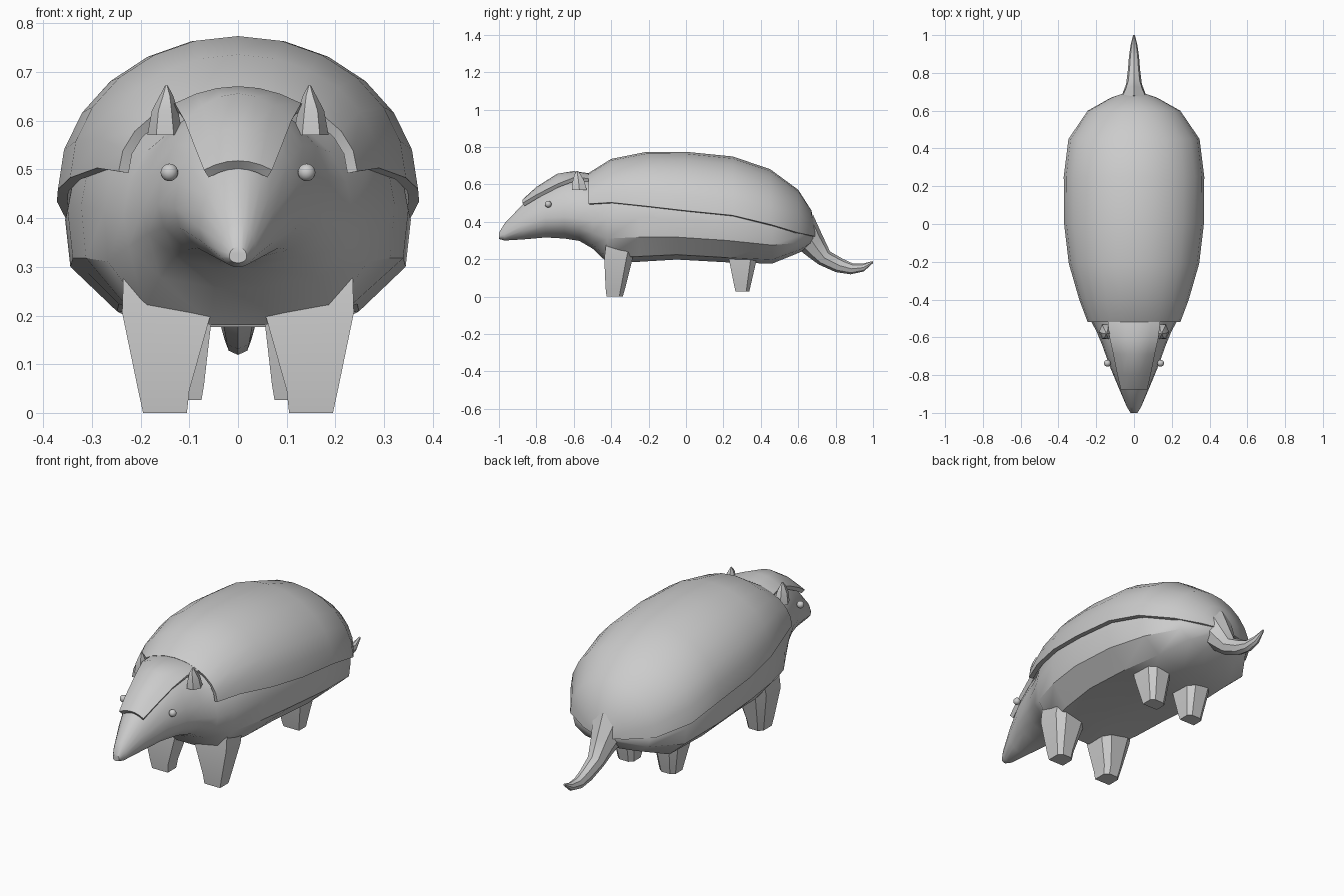
import bpy, bmesh, math
from mathutils import Vector

if "Cube" in bpy.data.objects:
    bpy.data.objects.remove(bpy.data.objects["Cube"])


def loft(name, rings, closed=True, thickness=0.0, angle=32):
    """Skin a list of point rings; open strips get thickness on the inside."""
    bm = bmesh.new()
    vs = [[bm.verts.new(p) for p in r] for r in rings]
    n = len(vs[0])
    for a, b in zip(vs, vs[1:]):
        for i in range(n if closed else n - 1):
            j = (i + 1) % n
            bm.faces.new((a[i], a[j], b[j], b[i]))
    if closed:
        bm.faces.new(vs[0])
        bm.faces.new(vs[-1])
    bmesh.ops.recalc_face_normals(bm, faces=bm.faces)
    bm.normal_update()
    if not closed and sum(f.normal.z for f in bm.faces) < 0:
        bmesh.ops.reverse_faces(bm, faces=bm.faces)
    me = bpy.data.meshes.new(name)
    bm.to_mesh(me)
    bm.free()
    ob = bpy.data.objects.new(name, me)
    bpy.context.collection.objects.link(ob)
    bpy.ops.object.select_all(action='DESELECT')
    ob.select_set(True)
    bpy.context.view_layer.objects.active = ob
    if thickness:
        mod = ob.modifiers.new("thickness", 'SOLIDIFY')
        mod.thickness = thickness
        mod.offset = -1
        bpy.ops.object.modifier_apply(modifier=mod.name)
    bpy.ops.object.shade_smooth_by_angle(angle=math.radians(angle))
    return ob


# body and head: y, top, bottom, half width, height of widest point, boxiness
body = [(-1.0, .345, .312, .018, .325, 0), (-.97, .395, .303, .037, .337, 0),
        (-.87, .500, .308, .080, .385, 0), (-.75, .590, .318, .130, .425, 0),
        (-.65, .640, .312, .165, .430, 0), (-.57, .645, .300, .198, .420, .3),
        (-.50, .630, .260, .235, .410, .7), (-.42, .670, .185, .275, .420, 1),
        (-.25, .710, .190, .322, .430, 1), (-.05, .720, .202, .350, .420, 1),
        (.22, .690, .187, .355, .400, 1), (.46, .600, .180, .325, .360, 1),
        (.61, .480, .240, .220, .330, .6), (.68, .380, .290, .070, .330, 0)]
low_round = [(.92, -.38), (.64, -.77), (.22, -.98)]
low_box = [(.97, -.45), (.70, -.88), (.20, -1.0)]


def body_ring(y, top, bot, w, mid, k):
    up = [(w * math.cos(math.pi * i / 10), mid + (top - mid) * math.sin(math.pi * i / 10))
          for i in range(11)]
    low = [(w * (a[0] + (b[0] - a[0]) * k), mid + (mid - bot) * (a[1] + (b[1] - a[1]) * k))
           for a, b in zip(low_round, low_box)]
    pts = up + [(-x, z) for x, z in low] + [(x, z) for x, z in reversed(low)]
    return [(x, y, z) for x, z in pts]


loft("body_and_head", [body_ring(*s) for s in body])

# back shell: y, top, rim height, half width
shell = [(-.52, .665, .500, .245), (-.40, .740, .507, .290), (-.21, .778, .487, .345),
         (0, .778, .463, .370), (.25, .753, .438, .372), (.45, .685, .390, .347),
         (.60, .575, .345, .245), (.67, .465, .330, .120), (.69, .380, .325, .060)]
loft("back_shell", [[(w * math.cos(math.pi * i / 12), y, rim + (top - rim) * math.sin(math.pi * i / 12))
                     for i in range(13)] for y, top, rim, w in shell], closed=False, thickness=.022)

# head plate: y, centre height, edge height, half width
plate = [(-.875, .522, .503, .070), (-.80, .590, .548, .088), (-.69, .660, .605, .110),
         (-.60, .675, .640, .130), (-.51, .662, .635, .140)]
loft("head_plate", [[(w * t / 3, y, c - (c - e) * (t / 3) ** 2) for t in range(-3, 4)]
                    for y, c, e, w in plate], closed=False, thickness=.022)

# tail: top point (y, z), bottom point (y, z), half width
tail = [((.68, .44), (.61, .25), .090), ((.73, .33), (.655, .215), .060),
        ((.77, .245), (.71, .175), .042), ((.84, .205), (.80, .135), .032),
        ((.89, .182), (.88, .123), .027), ((.945, .180), (.95, .138), .018),
        ((.998, .194), (1.0, .183), .005)]


def tail_ring(t, b, w):
    t, b = Vector((0, *t)), Vector((0, *b))
    c, h = (t + b) / 2, (t - b) / 2
    return [c + h * math.cos(a) + Vector((w * math.sin(a), 0, 0))
            for a in (i * math.tau / 8 for i in range(8))]


loft("tail", [tail_ring(*s) for s in tail])


def leg_ring(x0, x1, y0, y1, z, side, c):
    # rectangle with two chamfered rear corners
    dx, dy = (x1 - x0) * c, (y1 - y0) * c
    pts = [(x0, y0), (x1, y0), (x1, y1 - dy), (x1 - dx, y1), (x0 + dx, y1), (x0, y1 - dy)]
    return [(side * x, y, z) for x, y in pts]


# legs: inner x, outer x, front y, back y, z
front = [(.105, .195, -.425, -.338, .004), (.100, .205, -.430, -.325, .05),
         (.055, .238, -.437, -.285, .21), (.050, .235, -.425, -.260, .30)]
rear = [(.075, .165, .265, .338, .03), (.070, .170, .258, .345, .06),
        (.055, .195, .232, .375, .19), (.055, .195, .225, .380, .25)]
for side, label in ((1, "left"), (-1, "right")):
    for kind, rows in (("front", front), ("rear", rear)):
        loft(f"{kind}_leg_{label}", [leg_ring(*r, side, .22) for r in rows], angle=20)

    # ears: leaf-shaped flaps rising beside the plate
    ear = [(.150, -.570, .575, .036, .045), (.150, -.575, .625, .027, .035),
           (.147, -.580, .655, .014, .020), (.147, -.580, .676, .003, .004)]
    loft(f"ear_{label}", [[(side * (x + rx * math.cos(a)), y + ry * math.sin(a), z)
                           for a in (i * math.tau / 6 for i in range(6))]
                          for x, y, z, rx, ry in ear])

    # eyes
    bpy.ops.mesh.primitive_uv_sphere_add(segments=16, ring_count=10, radius=.018,
                                         location=(side * .141, -.737, .498))
    bpy.context.object.name = f"eye_{label}"
    bpy.ops.object.shade_smooth()

# foot offset so the soles touch the ground
for ob in bpy.data.objects:
    ob.location.z -= .004
